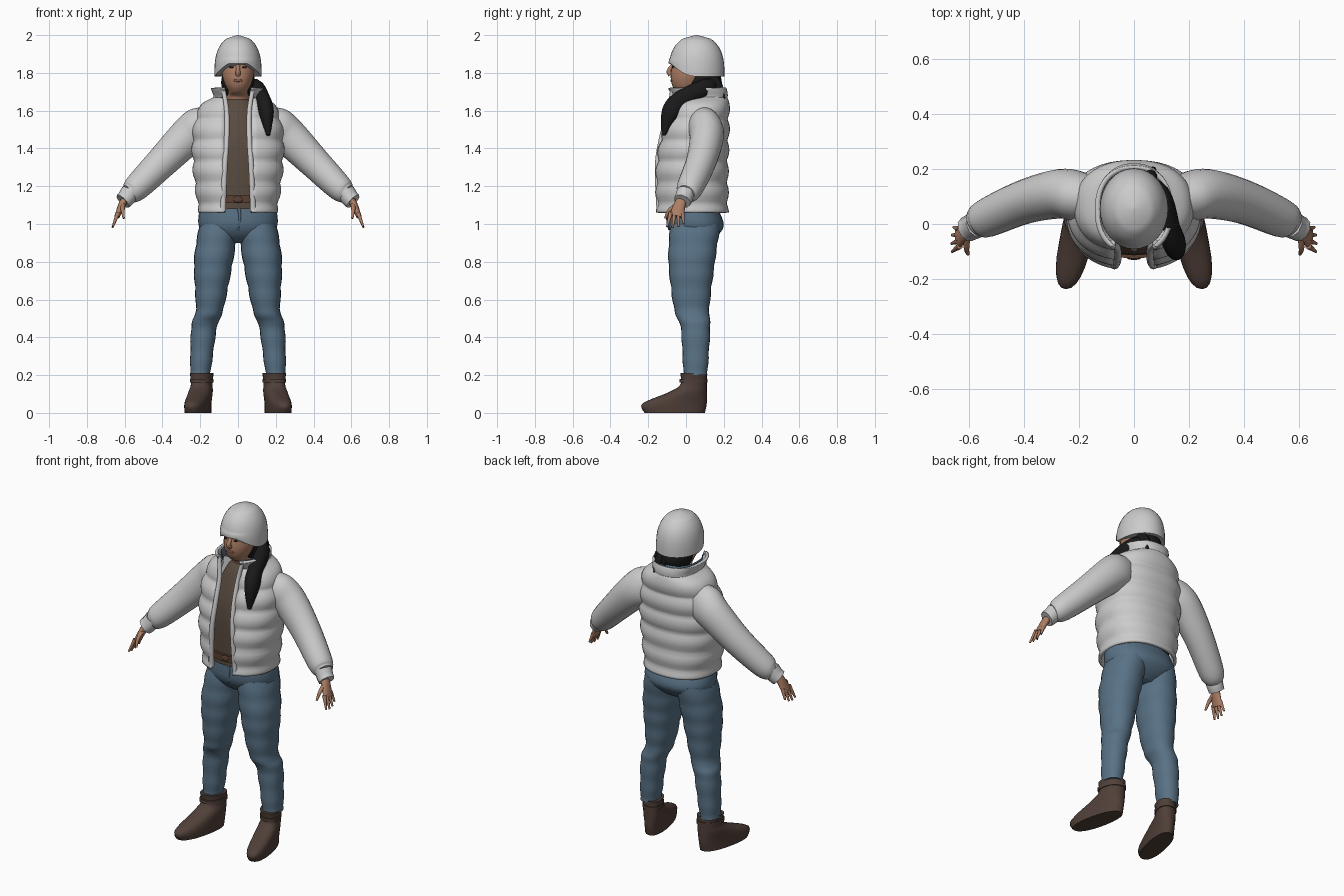
import bpy, bmesh, math
from mathutils import Vector

cube = bpy.data.objects.get("Cube")
if cube:
    bpy.data.objects.remove(cube, do_unlink=True)


def material(name, *colour):
    mat = bpy.data.materials.new(name)
    mat.use_nodes = True
    mat.diffuse_color = (*colour, 1)
    shader = mat.node_tree.nodes["Principled BSDF"]
    shader.inputs["Base Color"].default_value = (*colour, 1)
    shader.inputs["Roughness"].default_value = .9
    return mat


PADDED = material("padded light grey", .6, .6, .6)
DENIM = material("denim blue", .1, .17, .24)
LEATHER = material("boot brown", .08, .05, .04)
SKIN = material("skin", .42, .21, .13)
SHIRT = material("shirt brown", .1, .07, .05)
HAIR = material("hair black", .01, .01, .01)
BELT = material("belt brown", .1, .05, .03)
LIPS = material("lips", .27, .1, .08)

SIDES = (("left", 1), ("right", -1))
FORWARD = Vector((0, 1, 0))
SIDEWAYS = Vector((1, 0, 0))
parts = []


def finish(name, bm, mat):
    bmesh.ops.recalc_face_normals(bm, faces=bm.faces)
    mesh = bpy.data.meshes.new(name)
    bm.to_mesh(mesh)
    bm.free()
    mesh.materials.append(mat)
    obj = bpy.data.objects.new(name, mesh)
    bpy.context.collection.objects.link(obj)
    parts.append(obj)
    return obj


def smooth_rows(rows, steps):
    """Catmull-Rom curve through rows of values."""
    padded = [rows[0], *rows, rows[-1]]
    result = []
    for quad in zip(padded, padded[1:], padded[2:], padded[3:]):
        for step in range(steps):
            t = step / steps
            result.append([b + t / 2 * (c - a + t * (2 * a - 5 * b + 4 * c - d + t * (3 * (b - c) + d - a)))
                           for a, b, c, d in zip(*quad)])
    result.append(rows[-1])
    return result


def loft(name, rows, mat, side=1, across=None, power=2, sides=24, steps=5, gap=0, puff=0, warp=None):
    """Skin over rings (x, y, z, width, depth); across turns the rings along their path."""
    rows = smooth_rows(rows, steps)
    centres = [Vector(row[:3]) for row in rows]
    is_open = gap > 0
    bm = bmesh.new()
    rings = []
    for i, (centre, row) in enumerate(zip(centres, rows)):
        u, v = SIDEWAYS, FORWARD
        if across:
            ahead = centres[min(i + 1, len(rows) - 1)]
            behind = centres[max(i - 1, 0)]
            tangent = (ahead - behind).normalized()
            u = (across - tangent * across.dot(tangent)).normalized()
            v = tangent.cross(u)
        # Quilted rolls swell between evenly spaced seams
        swell = puff * abs(math.sin(9 * math.pi * centre.z))
        width, depth = row[3] + swell, row[4] + swell
        cut = math.asin((gap / width) ** (power / 2))
        ring = []
        for k in range(sides):
            turn = k / (sides - is_open)
            angle = cut - math.pi / 2 + turn * (math.tau - 2 * cut)
            c, s = math.cos(angle), math.sin(angle)
            point = centre + u * math.copysign(abs(c) ** (2 / power), c) * width
            point += v * math.copysign(abs(s) ** (2 / power), s) * depth
            if warp:
                warp(point)
            ring.append(bm.verts.new((point.x * side, point.y, point.z)))
        rings.append(ring)
    for lower, upper in zip(rings, rings[1:]):
        for k in range(sides - is_open):
            n = (k + 1) % sides
            bm.faces.new((lower[k], lower[n], upper[n], upper[k]))
    if not is_open:
        bm.faces.new(rings[0])
        bm.faces.new(rings[-1])
    return finish(name, bm, mat)


def stack(name, rows, mat, x=0, power=2.3, **options):
    """Level rings given as (y, z, width, depth)."""
    return loft(name, [(x, *row) for row in rows], mat, power=power, **options)


def tube(name, points, start, end, mat, side=1, across=SIDEWAYS):
    """Round tube tapering evenly from the start radius to the end radius."""
    last = len(points) - 1
    radii = [start + (end - start) * i / last for i in range(last + 1)]
    return loft(name, [(*p, r, r) for p, r in zip(points, radii)], mat, side, across, sides=10)


def ball(name, centre, size, mat):
    bm = bmesh.new()
    bmesh.ops.create_uvsphere(bm, u_segments=16, v_segments=10, radius=1)
    bmesh.ops.scale(bm, vec=size, verts=bm.verts)
    bmesh.ops.translate(bm, vec=centre, verts=bm.verts)
    return finish(name, bm, mat)


def thicken(obj, depth):
    mod = obj.modifiers.new("thickness", "SOLIDIFY")
    mod.thickness = depth
    mod.offset = 0


def turn_toes_out(point):
    point.x -= point.y / 5


def arch_rim(point):
    """Lift the front rim of the cap clear of the face."""
    drop, front = 1.88 - point.z, .06 - point.y
    if drop > 0 and front > 0:
        point.z += drop * .7 * min(1, front / .14) ** 2


# Jeans: hips and fly
stack("jeans_hips", [(.05, .9, .07, .07), (.05, .94, .17, .12), (.05, 1, .21, .15), (.03, 1.1, .2, .13)], DENIM)
tube("jeans_fly", [(0, -.1, 1.1), (.01, -.1, 1.04), (0, -.09, .97)], .01, .005, DENIM)

for label, s in SIDES:
    # Trouser leg, slightly rumpled
    loft(label + "_jeans_leg",
         [(.1, .05, 1, .1, .13), (.13, .03, .8, .1, .12), (.15, .03, .55, .07, .09),
          (.18, .05, .45, .065, .075), (.2, .05, .2, .05, .06)],
         DENIM, s, power=2.2, steps=10, puff=.005)

    # Boot with a strap
    stack(label + "_boot",
          [(-.06, 0, .06, .16), (-.06, .05, .06, .17), (.01, .11, .06, .1), (.04, .15, .055, .07), (.04, .21, .06, .07)],
          LEATHER, x=.2, side=s, warp=turn_toes_out)
    stack(label + "_boot_strap", [(.04, z, .06, .075) for z in (.16, .18)],
          LEATHER, x=.2, side=s, warp=turn_toes_out)

    # Sleeve and gathered cuff
    loft(label + "_sleeve",
         [(.13, .09, 1.55, .07, .08), (.2, .1, 1.51, .09, .11), (.27, .11, 1.46, .09, .1),
          (.4, .08, 1.33, .08, .085), (.54, .02, 1.19, .07, .07), (.58, 0, 1.16, .05, .05)],
         PADDED, s, FORWARD)
    tube(label + "_cuff", [(.57, 0, 1.17), (.59, -.01, 1.14), (.61, -.02, 1.12)], .05, .046, PADDED, s, FORWARD)

    # Flat hand with spread fingers
    loft(label + "_palm", [(.58, -.01, 1.15, .03, .02), (.61, -.03, 1.11, .03, .02), (.64, -.05, 1.04, .04, .014)],
         SKIN, s, FORWARD, sides=14)
    for k in range(4):
        base = Vector((.635, -.08 + k / 50, 1.06))
        reach = Vector((.03, (k - 2) / 90, -.08)) * (1 - (k - 1) ** 2 / 15)
        tube(f"{label}_finger_{k + 1}", [base + reach * t for t in (0, .5, 1)], .012, .005, SKIN, s, FORWARD)
    tube(label + "_thumb", [(.61, -.05, 1.1), (.61, -.09, 1.07), (.605, -.11, 1.03)], .014, .006, SKIN, s)

    # Rolled front edge of the jacket
    tube(label + "_front_edge",
         [(.08, -.14, 1.07), (.07, -.15, 1.3), (.06, -.13, 1.45), (.06, -.09, 1.6), (.08, -.07, 1.72)],
         .016, .012, PADDED, s)
    ball(label + "_eye", (s * .034, -.07, 1.83), (.012, .005, .005), HAIR)

# Shirt and belt
stack("shirt", [(.02, 1.08, .18, .13), (.03, 1.4, .18, .14), (.05, 1.6, .1, .1), (.05, 1.66, .06, .06)], SHIRT)
stack("belt", [(.02, z, .19, .145) for z in (1.11, 1.15)], BELT, sides=32)
ball("belt_buckle", (0, -.125, 1.13), (.025, .006, .018), BELT)

# Puffy jacket, open at the front, with a blue collar lining
jacket = stack("jacket",
               [(.03, 1.06, .19, .175), (.03, 1.3, .22, .175), (.05, 1.5, .22, .16),
                (.07, 1.62, .18, .14), (.07, 1.67, .12, .14), (.05, 1.72, .12, .14)],
               PADDED, sides=44, steps=12, gap=.07, puff=.014)
thicken(jacket, .018)
lining = stack("collar_lining", [(.07, 1.67, .11, .13), (.05, 1.72, .11, .13)], DENIM, sides=32, gap=.08)
thicken(lining, .004)

# Head and face
stack("head", [(.05, 1.6, .06, .06), (.05, 1.67, .06, .06), (.01, 1.7, .05, .06),
               (.01, 1.74, .07, .085), (.02, 1.8, .085, .1), (.04, 1.9, .08, .1)], SKIN, power=2, sides=28)
tube("nose", [(0, -.07, 1.84), (0, -.09, 1.81), (0, -.08, 1.79)], .01, .015, SKIN)
ball("lips", (0, -.075, 1.76), (.025, .008, .008), LIPS)

# Knitted cap, domed by rule
dome = [(.125 * math.sqrt(1.001 - t ** 3), 1.78 + .22 * t) for t in (k / 12 for k in range(13))]
stack("knitted_cap", [(.056, z, r, r * 1.18) for r, z in dome], PADDED, power=2, sides=32, steps=2, warp=arch_rim)

# Hair at the nape and a tail swept over the left shoulder
ball("nape_hair", (0, .09, 1.75), (.09, .1, .09), HAIR)
loft("hair_tail", [(0, .16, 1.72, .03, .04), (.09, .11, 1.72, .04, .05), (.13, -.02, 1.66, .04, .05),
                   (.15, -.08, 1.59, .04, .05), (.16, -.12, 1.47, .01, .01)],
     HAIR, across=SIDEWAYS, sides=16)
tube("loose_hair", [(.05, .13, 1.77), (.06, .17, 1.73), (.07, .2, 1.66)], .04, .01, HAIR)

# Smooth shading with crisp edges
bpy.ops.object.select_all(action="DESELECT")
for obj in parts:
    obj.select_set(True)
bpy.context.view_layer.objects.active = parts[0]
bpy.ops.object.shade_smooth_by_angle(angle=math.radians(50))
